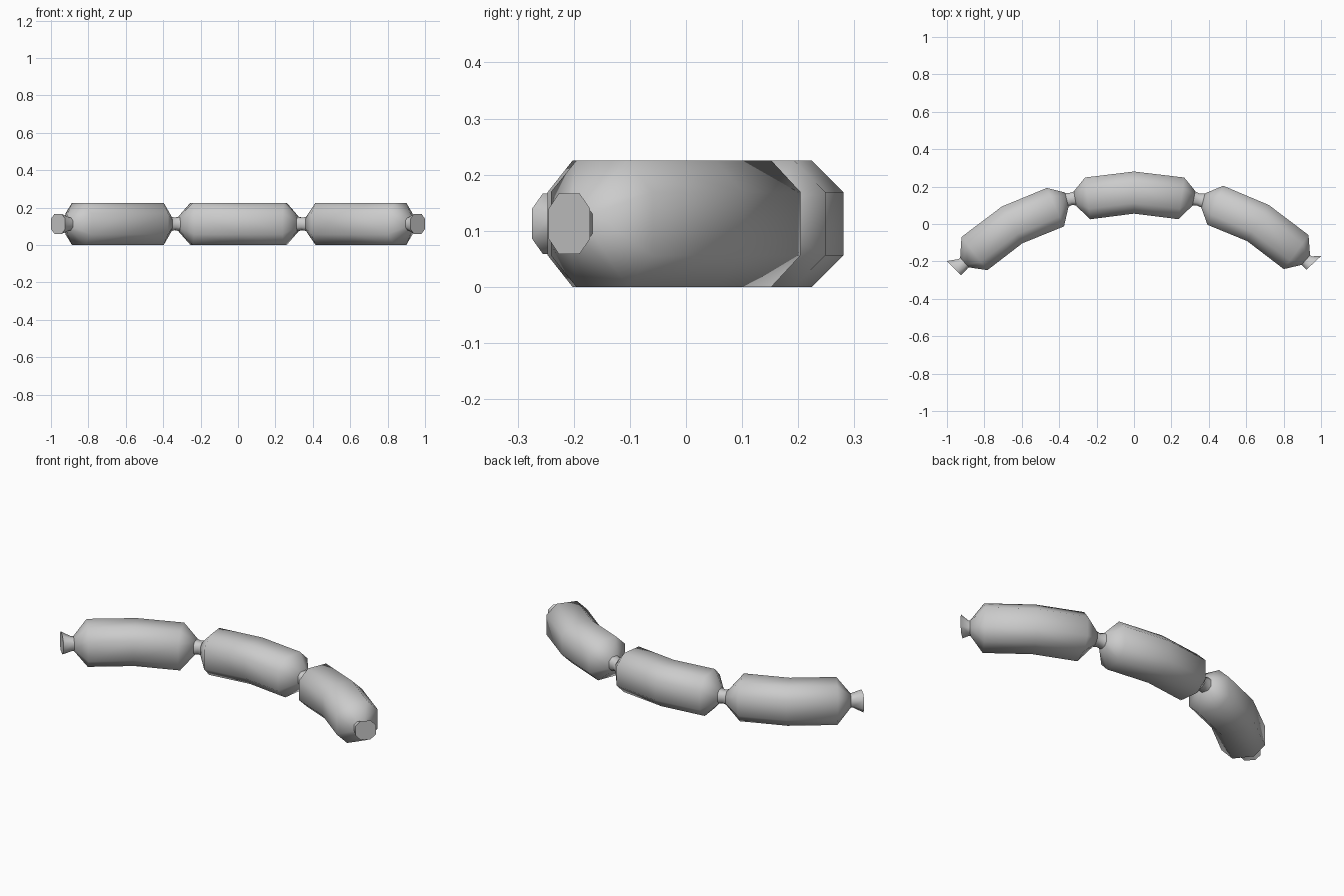
import bpy, bmesh, math
from mathutils import Vector

if "Cube" in bpy.data.objects:
    bpy.data.objects.remove(bpy.data.objects["Cube"])

HEIGHT = 0.1125   # centre line height, equal to the body half size
BODY, NECK, FLARE = 0.1125, 0.035, 0.054

grey = bpy.data.materials.new("sausage_grey")
grey.use_nodes = True
grey.diffuse_color = (0.6, 0.6, 0.6, 1)
grey.node_tree.nodes["Principled BSDF"].inputs["Base Color"].default_value = (0.6, 0.6, 0.6, 1)


def octagon(x, y, heading, r):
    """Chamfered square standing across the heading, as eight points."""
    a = math.radians(heading)
    across = Vector((-math.sin(a), math.cos(a), 0))
    c = r * 0.5
    outline = [(r, c), (c, r), (-c, r), (-r, c), (-r, -c), (-c, -r), (c, -r), (r, -c)]
    return [Vector((x, y, HEIGHT)) + across * u + Vector((0, 0, v)) for u, v in outline]


def loft(name, rings):
    """Skin a row of octagon rings and cap both ends."""
    bm = bmesh.new()
    loops = [[bm.verts.new(p) for p in octagon(*ring)] for ring in rings]
    for a, b in zip(loops, loops[1:]):
        for i in range(8):
            j = (i + 1) % 8
            bm.faces.new((a[i], a[j], b[j], b[i]))
    bm.faces.new(loops[0])
    bm.faces.new(loops[-1])
    bmesh.ops.recalc_face_normals(bm, faces=bm.faces)
    mesh = bpy.data.meshes.new(name)
    bm.to_mesh(mesh)
    bm.free()
    mesh.materials.append(grey)
    obj = bpy.data.objects.new(name, mesh)
    bpy.context.collection.objects.link(obj)
    bpy.ops.object.select_all(action='DESELECT')
    obj.select_set(True)
    bpy.context.view_layer.objects.active = obj
    bpy.ops.object.shade_smooth_by_angle(angle=math.radians(62))


# Sausages: x, y, heading in degrees, half size
loft("middle_sausage", [
    (-0.315, 0.135, 10, NECK + 0.005), (-0.248, 0.137, 7, BODY), (0, 0.168, 0, BODY),
    (0.253, 0.137, -8, BODY), (0.32, 0.137, -11, NECK + 0.005)])
loft("left_sausage", [
    (0.37, 0.125, -14, NECK + 0.005), (0.435, 0.1, -22, BODY), (0.663, 0.005, -31, BODY),
    (0.867, -0.15, -36, BODY), (0.918, -0.193, -42, NECK)])
loft("right_sausage", [
    (-0.36, 0.13, 14, NECK + 0.005), (-0.42, 0.09, 24, BODY), (-0.652, -0.005, 29, BODY),
    (-0.853, -0.158, 38, BODY), (-0.906, -0.206, 42, NECK)])

# Twisted links between sausages
loft("left_link", [(0.315, 0.138, -11, NECK + 0.004), (0.345, 0.13, -13, NECK - 0.002),
                   (0.375, 0.124, -14, NECK + 0.004)])
loft("right_link", [(-0.31, 0.137, 10, NECK + 0.004), (-0.338, 0.134, 12, NECK - 0.002),
                    (-0.365, 0.128, 14, NECK + 0.004)])

# Flared casing ends
loft("left_casing_end", [(0.9, -0.178, -42, NECK), (0.925, -0.198, -44, NECK),
                         (0.961, -0.208, -47, FLARE)])
loft("right_casing_end", [(-0.89, -0.192, 42, NECK), (-0.915, -0.213, 44, NECK),
                          (-0.962, -0.236, 45, FLARE)])
